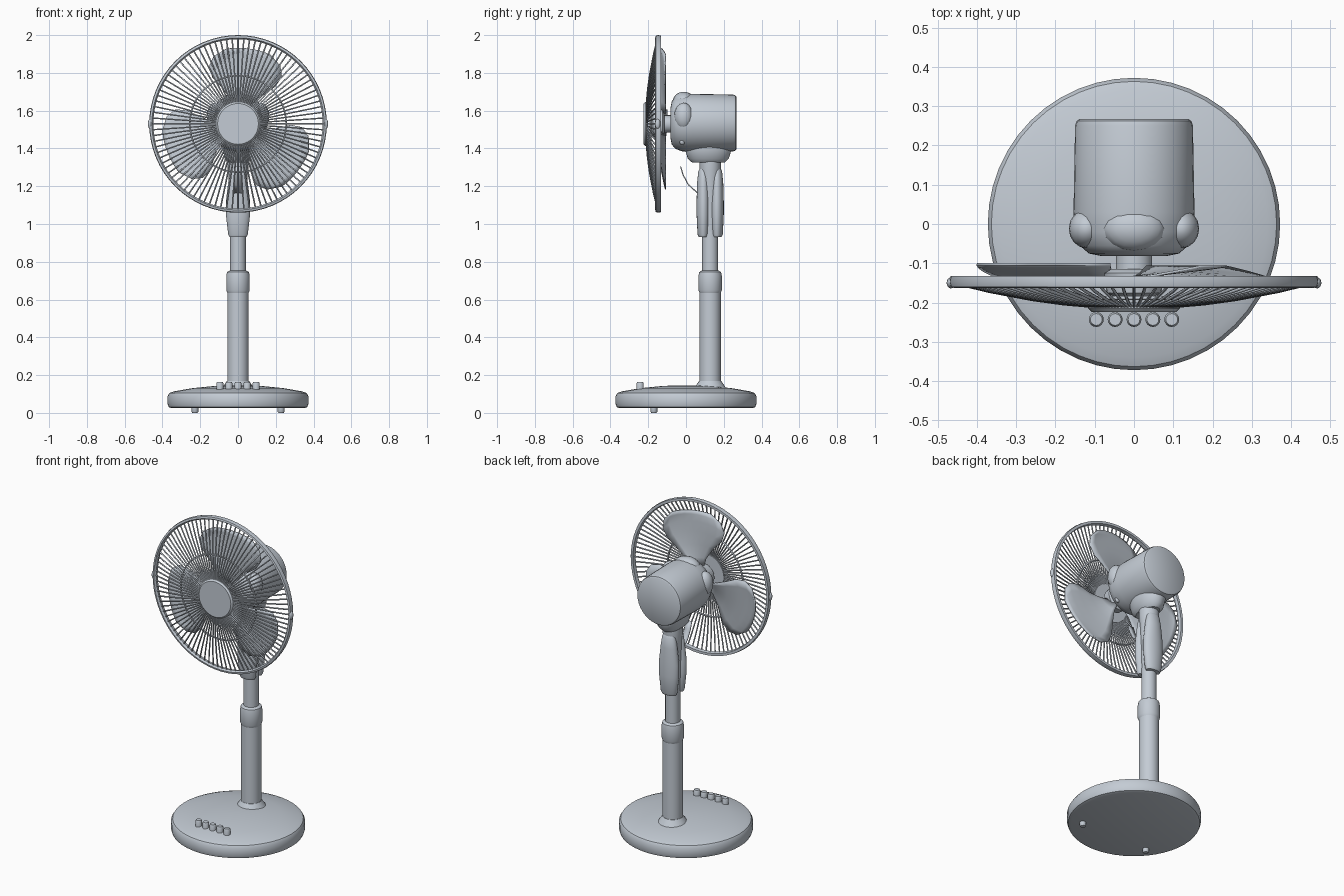
import bpy, bmesh, math
from math import sin, cos, pi, radians
from mathutils import Matrix, Vector

if "Cube" in bpy.data.objects:
    bpy.data.objects.remove(bpy.data.objects["Cube"])

COLOUR = (0.55, 0.60, 0.66, 1)
plastic = bpy.data.materials.new("pale_blue_grey")
plastic.use_nodes = True
plastic.diffuse_color = COLOUR
plastic.node_tree.nodes["Principled BSDF"].inputs["Base Color"].default_value = COLOUR

AXIS_Z = 1.53    # height of the fan axle
POLE_Y = 0.128   # depth of the pole


def finish(name, bm, angle=35):
    bmesh.ops.recalc_face_normals(bm, faces=bm.faces)
    mesh = bpy.data.meshes.new(name)
    bm.to_mesh(mesh)
    bm.free()
    obj = bpy.data.objects.new(name, mesh)
    bpy.context.collection.objects.link(obj)
    mesh.materials.append(plastic)
    bpy.ops.object.select_all(action='DESELECT')
    obj.select_set(True)
    bpy.context.view_layer.objects.active = obj
    bpy.ops.object.shade_smooth_by_angle(angle=radians(angle))
    return obj


def loft(name, rings, centre=(0, 0, 0), along_y=False, segs=32):
    """Capped stack of ellipses, each (height, radius_a, radius_b)."""
    bm = bmesh.new()
    loops = []
    for h, a, b in rings:
        loop = []
        for i in range(segs):
            t = 2 * pi * i / segs
            u, v = a * cos(t), b * sin(t)
            p = (u, h, v) if along_y else (u, v, h)
            loop.append(bm.verts.new(Vector(p) + Vector(centre)))
        loops.append(loop)
    for lo, hi in zip(loops, loops[1:]):
        for i in range(segs):
            j = (i + 1) % segs
            bm.faces.new((lo[i], lo[j], hi[j], hi[i]))
    bm.faces.new(loops[0])
    bm.faces.new(loops[-1])
    return finish(name, bm)


def lathe(name, profile, centre=(0, 0, 0), along_y=False, segs=32):
    return loft(name, [(h, r, r) for r, h in profile], centre, along_y, segs)


def blob(name, centre, size):
    bm = bmesh.new()
    bmesh.ops.create_uvsphere(bm, u_segments=16, v_segments=10, radius=1)
    bmesh.ops.transform(bm, matrix=Matrix.Translation(centre) @ Matrix.Diagonal((*size, 1)), verts=bm.verts)
    return finish(name, bm, 60)


def wires(name, paths, radius, cyclic=False):
    curve = bpy.data.curves.new(name, 'CURVE')
    curve.dimensions = '3D'
    curve.bevel_depth = radius
    curve.bevel_resolution = 1
    curve.materials.append(plastic)
    for path in paths:
        spline = curve.splines.new('POLY')
        spline.points.add(len(path) - 1)
        spline.use_cyclic_u = cyclic
        for point, co in zip(spline.points, path):
            point.co = (*co, 1)
    obj = bpy.data.objects.new(name, curve)
    bpy.context.collection.objects.link(obj)
    return obj


def polar(r, angle, y):
    return (r * cos(angle), y, AXIS_Z + r * sin(angle))


# Base with feet and buttons
lathe("base", [(0.35, 0.025), (0.366, 0.03), (0.372, 0.045), (0.372, 0.09), (0.363, 0.105),
               (0.34, 0.114), (0.24, 0.131), (0.12, 0.143), (0.02, 0.146)], segs=48)
for side, x in (("left", 0.228), ("right", -0.228)):
    lathe(side + "_foot", [(0.014, 0), (0.018, 0.006), (0.018, 0.03)], (x, -0.17, 0), segs=12)
for i in range(5):
    lathe(f"button_{i + 1}", [(0.019, 0.12), (0.019, 0.155), (0.015, 0.163)],
          ((i - 2) * 0.048, -0.243, 0), segs=16)

# Pole
pole = (0, POLE_Y, 0)
lathe("pole_flare", [(0.085, 0.13), (0.07, 0.152), (0.058, 0.17)], pole)
lathe("lower_pole", [(0.056, 0.13), (0.056, 0.66)], pole)
lathe("pole_collar", [(0.056, 0.635), (0.062, 0.65), (0.062, 0.725), (0.058, 0.745), (0.045, 0.753)], pole)
lathe("upper_pole", [(0.042, 0.74), (0.042, 0.96)], pole)

# Neck made of a core and two clamshell halves
lathe("neck_core", [(0.04, 0.94), (0.046, 1.05), (0.05, 1.25), (0.056, 1.29), (0.056, 1.345)], pole)
for name, y in (("neck_front_shell", 0.092), ("neck_back_shell", 0.164)):
    loft(name, [(0.93, 0.045, 0.024), (0.945, 0.052, 0.031), (1.05, 0.064, 0.036), (1.12, 0.064, 0.036),
                (1.22, 0.052, 0.033), (1.28, 0.042, 0.027), (1.295, 0.034, 0.018)], (0, y, 0))

# Thin curved lever in front of the neck
bm = bmesh.new()
rows = [[bm.verts.new((x, y, z)) for x in (-0.02, 0.02)]
        for y, z in ((-0.026, 1.305), (-0.012, 1.26), (0.015, 1.21), (0.065, 1.165))]
for a, b in zip(rows, rows[1:]):
    bm.faces.new((a[0], a[1], b[1], b[0]))
lever = finish("neck_lever", bm)
lever.modifiers.new("thickness", 'SOLIDIFY').thickness = 0.006

# Tilt bracket and motor housing
loft("tilt_bracket", [(1.325, 0.05, 0.085), (1.345, 0.07, 0.108), (1.39, 0.08, 0.122), (1.44, 0.085, 0.125)],
     (0, 0.118, 0))
axle = (0, 0, AXIS_Z)
motor = (0, 0, AXIS_Z + 0.005)
lathe("motor_housing", [(0.08, -0.082), (0.115, -0.075), (0.138, -0.055), (0.15, -0.02), (0.154, 0.03),
                        (0.15, 0.25), (0.146, 0.262), (0.138, 0.267)], motor, True, 36)
for name, x, z, size in (("left_motor_lug", 0.12, 1.57, (0.046, 0.05, 0.072)),
                         ("right_motor_lug", -0.12, 1.57, (0.046, 0.05, 0.072)),
                         ("top_motor_lug", 0, 1.65, (0.08, 0.058, 0.05))):
    blob(name, (x, -0.012, z), size)
for name, x in (("left_tilt_knob", 0.1), ("right_tilt_knob", -0.1)):
    blob(name, (x, -0.02, 1.435), (0.018, 0.014, 0.018))

# Rotor: shaft, hub and three pitched blades
lathe("shaft", [(0.046, -0.14), (0.046, -0.07)], axle, True, 20)
lathe("rotor_hub", [(0.05, -0.185), (0.07, -0.175), (0.076, -0.125), (0.06, -0.115)], axle, True, 24)
OUTLINE = ((0.06, 24, -24), (0.12, 24, -26), (0.2, 31, -33), (0.28, 37, -37),
           (0.34, 35, -35), (0.38, 28, -28), (0.403, 17, -17))
for n, middle in enumerate((82, 202, 322)):
    bm = bmesh.new()
    rows = []
    for r, hi, lo in OUTLINE:
        row = []
        for k in range(9):
            t = k / 4 - 1
            angle = radians(middle + (lo + hi) / 2 + t * (hi - lo) / 2)
            row.append(bm.verts.new(polar(r, angle, -0.127 - 0.022 * t)))
        rows.append(row)
    for a, b in zip(rows, rows[1:]):
        for k in range(8):
            bm.faces.new((a[k], a[k + 1], b[k + 1], b[k]))
    blade = finish(f"blade_{n + 1}", bm)
    blade.modifiers.new("thickness", 'SOLIDIFY').thickness = 0.006

# Front guard: cap, spokes, wire ring, rim and clips
lathe("guard_cap", [(0.117, -0.2), (0.117, -0.215), (0.108, -0.224)], axle, True, 36)
SPOKE = ((0.1, -0.21), (0.18, -0.203), (0.26, -0.192), (0.37, -0.171), (0.46, -0.149))
COUNT = 92
wires("guard_spokes", [[polar(r, 2 * pi * i / COUNT, y) for r, y in SPOKE] for i in range(COUNT)], 0.0042)
wires("guard_ring", [[polar(0.255, 2 * pi * i / 64, -0.188) for i in range(64)]], 0.005, True)
bm = bmesh.new()
section = ((0.448, -0.152), (0.456, -0.163), (0.467, -0.16), (0.47, -0.147), (0.467, -0.132), (0.452, -0.132))
SEGS = 64
loops = [[bm.verts.new(polar(r, 2 * pi * i / SEGS, y)) for r, y in section] for i in range(SEGS)]
for i in range(SEGS):
    a, b = loops[i], loops[(i + 1) % SEGS]
    for k in range(len(section)):
        m = (k + 1) % len(section)
        bm.faces.new((a[k], a[m], b[m], b[k]))
finish("guard_rim", bm)
for name, x in (("left_guard_clip", 0.466), ("right_guard_clip", -0.466)):
    blob(name, (x, -0.15, AXIS_Z), (0.011, 0.014, 0.026))
